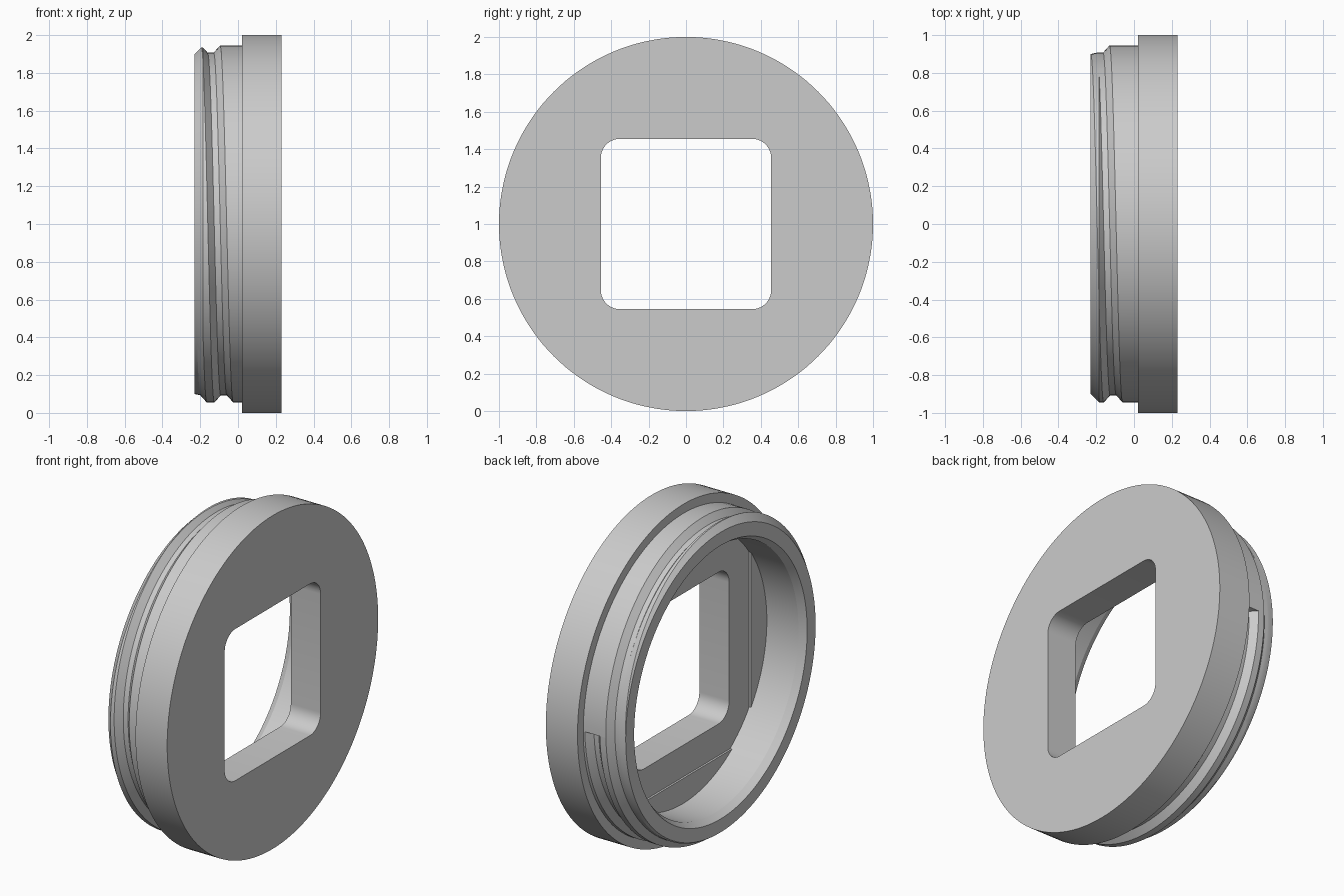
import bpy, bmesh
from math import sin, cos, pi

old = bpy.data.objects.get("Cube")
if old:
    bpy.data.objects.remove(old)

SEG = 144            # sides of the round parts
RIM, BACK, FRONT = -0.23, 0.02, 0.23
BORE, CREST, ROOT = 0.795, 0.945, 0.907
PITCH, START = 0.14, -0.18

grey = bpy.data.materials.new("light_grey")
grey.use_nodes = True
colour = (0.6, 0.6, 0.6, 1)
grey.diffuse_color = colour
grey.node_tree.nodes["Principled BSDF"].inputs["Base Color"].default_value = colour


def finish(bm, name):
    mesh = bpy.data.meshes.new(name)
    bm.to_mesh(mesh)
    bm.free()
    ob = bpy.data.objects.new(name, mesh)
    bpy.context.collection.objects.link(ob)
    mesh.materials.append(grey)
    return ob


def select(ob):
    bpy.ops.object.select_all(action='DESELECT')
    ob.select_set(True)
    bpy.context.view_layer.objects.active = ob


def prism(name, outline, x0, x1):
    """Extrude a y-z outline along x."""
    bm = bmesh.new()
    face = bm.faces.new([bm.verts.new((x0, y, z + 1)) for y, z in outline])
    out = bmesh.ops.extrude_face_region(bm, geom=[face])
    moved = [v for v in out["geom"] if isinstance(v, bmesh.types.BMVert)]
    bmesh.ops.translate(bm, verts=moved, vec=(x1 - x0, 0, 0))
    bmesh.ops.recalc_face_normals(bm, faces=bm.faces)
    return finish(bm, name)


def circle(r):
    return [(r * cos(2 * pi * i / SEG), r * sin(2 * pi * i / SEG)) for i in range(SEG)]


def rounded_square(half, r, steps=10):
    pts = []
    for q, (sy, sz) in enumerate([(1, 1), (-1, 1), (-1, -1), (1, -1)]):
        for i in range(steps + 1):
            a = (q + i / steps) * pi / 2
            pts.append((sy * (half - r) + r * cos(a), sz * (half - r) + r * sin(a)))
    return pts


def cut(ob, cutter):
    mod = ob.modifiers.new("cut", 'BOOLEAN')
    mod.operation, mod.solver, mod.object = 'DIFFERENCE', 'EXACT', cutter
    select(ob)
    bpy.ops.object.modifier_apply(modifier=mod.name)
    bpy.data.objects.remove(cutter)


# Flange: disc with a shallow square recess behind and a rounded square window
flange = prism("flange", circle(1), BACK, FRONT)
s = 0.645
cut(flange, prism("recess_cutter", [(s, s), (-s, s), (-s, -s), (s, -s)], BACK - 0.1, BACK + 0.012))
cut(flange, prism("window_cutter", rounded_square(0.455, 0.1), BACK - 0.1, FRONT + 0.1))

# Threaded barrel: one helical groove cut into a chamfered ring
OFFSETS = (-0.05, -0.016, 0.016, 0.05)


def radius(x, centres):
    r = min(CREST, 0.9 + (x - RIM))
    for c in centres:
        slope = (abs(x - c) - OFFSETS[2]) / (OFFSETS[3] - OFFSETS[2])
        r = min(r, ROOT + (CREST - ROOT) * max(slope, 0))
    return r


bm = bmesh.new()
columns = []
for i in range(SEG + 1):
    t = i / SEG
    a = 2 * pi * t
    centres = [START + PITCH * (t - 1), START + PITCH * t]
    xs = [RIM, RIM + CREST - 0.9, BACK + 0.015]
    xs += [max(RIM, c + o) for c in centres for o in OFFSETS]
    path = [(x, radius(x, centres)) for x in sorted(xs)]
    # rim face, inner chamfer and bore
    path = [(BACK + 0.015, BORE), (RIM + 0.04, BORE), (RIM, BORE + 0.025)] + path
    columns.append([bm.verts.new((x, r * cos(a), 1 + r * sin(a))) for x, r in path])
for left, right in zip(columns, columns[1:]):
    for j in range(len(left) - 1):
        bm.faces.new((left[j], left[j + 1], right[j + 1], right[j]))

# wall that stops the groove next to the flange
end = START + PITCH
bm.faces.new([bm.verts.new((end + o, radius(end + o, [end]), 1)) for o in OFFSETS])
bmesh.ops.remove_doubles(bm, verts=bm.verts, dist=0.0004)
bmesh.ops.recalc_face_normals(bm, faces=bm.faces)
barrel = finish(bm, "threaded_barrel")

for ob in (flange, barrel):
    select(ob)
    bpy.ops.object.shade_smooth_by_angle(angle=pi / 9)
